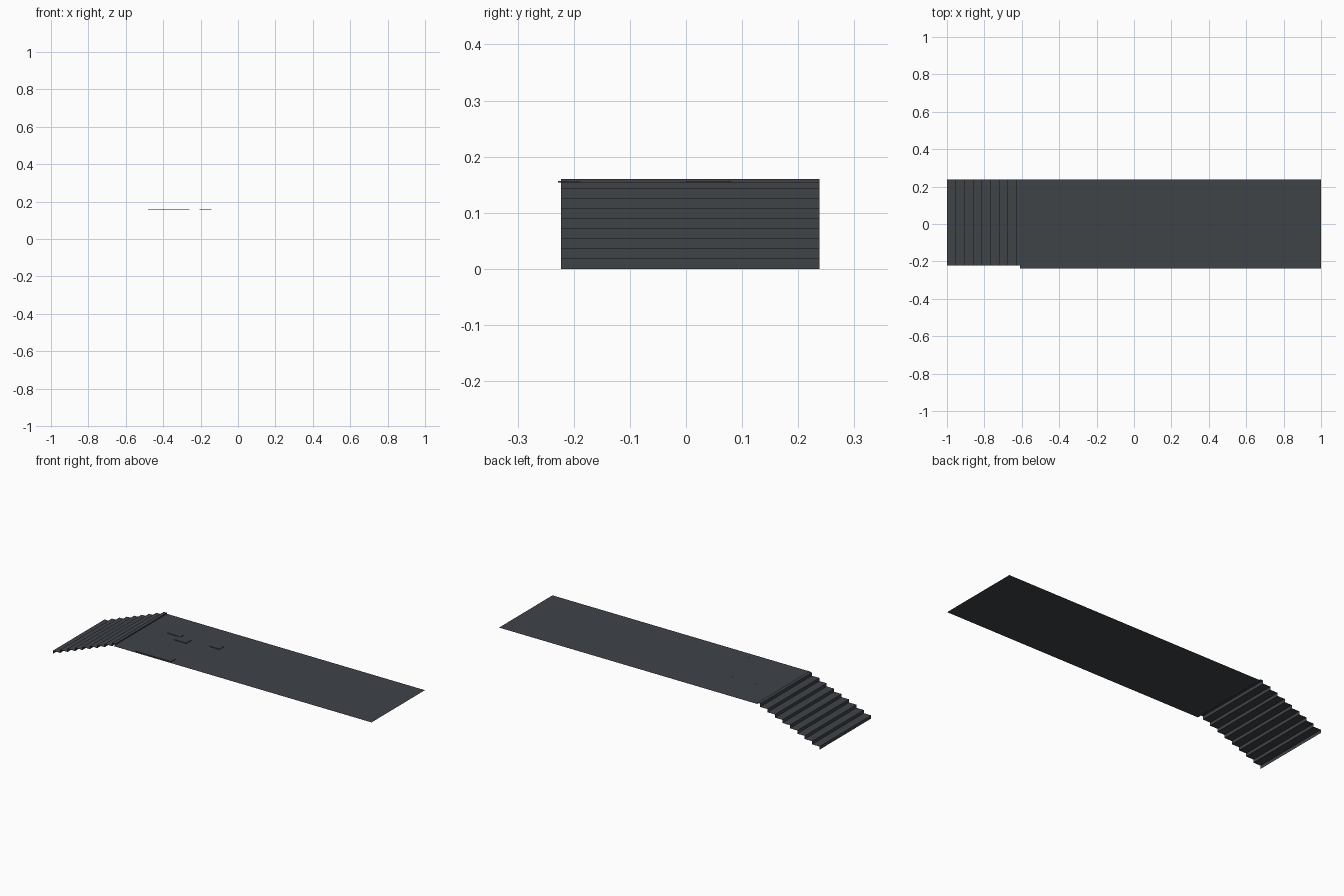
import bpy, bmesh

if "Cube" in bpy.data.objects:
    bpy.data.objects.remove(bpy.data.objects["Cube"])

slate = bpy.data.materials.new("dark slate")
slate.diffuse_color = (0.050, 0.056, 0.064, 1)
slate.use_nodes = True
slate.node_tree.nodes["Principled BSDF"].inputs["Base Color"].default_value = slate.diffuse_color


def make(name, quads):
    """Build one sheet object from a list of quads (four corners each)."""
    bm = bmesh.new()
    for q in quads:
        bm.faces.new([bm.verts.new(p) for p in q])
    bmesh.ops.remove_doubles(bm, verts=bm.verts, dist=1e-5)
    me = bpy.data.meshes.new(name)
    bm.to_mesh(me)
    bm.free()
    me.materials.append(slate)
    ob = bpy.data.objects.new(name, me)
    bpy.context.collection.objects.link(ob)
    return ob


Y0, Y1 = -0.223, 0.238      # staircase width
DECK = 0.154                # deck height
STEPS, RISE, RUN = 9, 0.16 / 9, 0.0463

# stair profile: risers and treads, ending in a short lip down to the deck
profile = [(-1.0, 0.0)]
for i in range(STEPS):
    x = -1.0 + i * RUN
    profile.append((x, (i + 1) * RISE))
    profile.append((x + RUN if i < STEPS - 1 else -0.61, (i + 1) * RISE))
profile.append((-0.61, DECK))
make("staircase", [[(a, Y1, b), (a, Y0, b), (c, Y0, d), (c, Y1, d)]
                   for (a, b), (c, d) in zip(profile, profile[1:])])

# long flat deck
make("deck", [[(-0.61, -0.238, DECK), (1, -0.238, DECK),
               (1, 0.238, DECK), (-0.61, 0.238, DECK)]])

# barely raised floor patches: a top with front and right edges
PATCHES = [(-0.47, 0.045, -0.39, 0.072), (-0.40, 0.0, -0.323, 0.045),
           (-0.205, 0.038, -0.142, 0.08), (-0.48, -0.228, -0.258, -0.19)]
for n, (a, b, c, d) in enumerate(PATCHES):
    t = DECK + 0.003
    make(f"floor_patch_{n + 1}", [
        [(a, b, t), (c, b, t), (c, d, t), (a, d, t)],
        [(a, b, DECK), (c, b, DECK), (c, b, t), (a, b, t)],
        [(c, b, DECK), (c, d, DECK), (c, d, t), (c, b, t)]])
